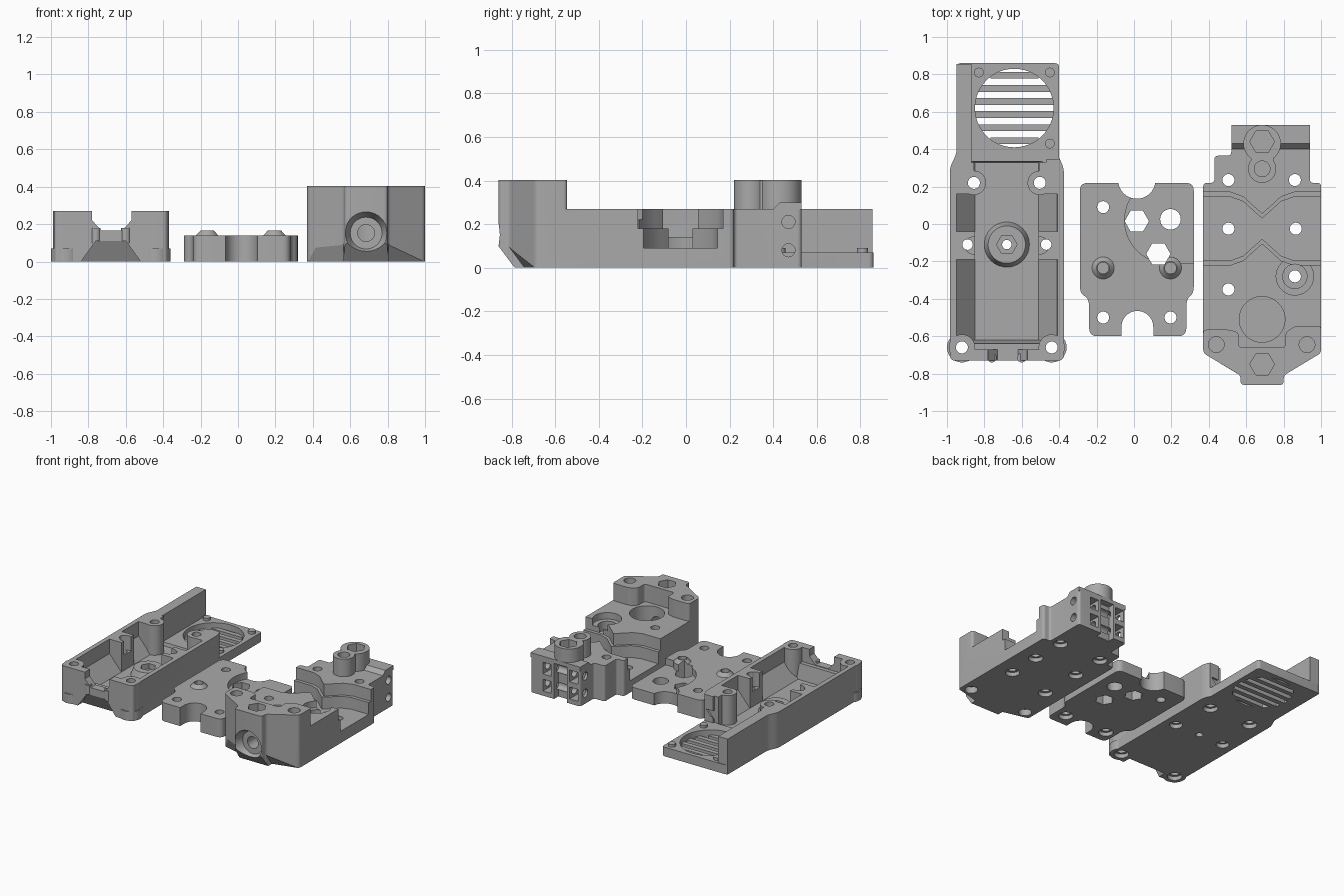
import bpy
import math
from mathutils import Vector

if "Cube" in bpy.data.objects:
    bpy.data.objects.remove(bpy.data.objects["Cube"])

grey = bpy.data.materials.new("plain_grey")
grey.use_nodes = True
grey.diffuse_color = (0.4, 0.4, 0.4, 1)
grey.node_tree.nodes["Principled BSDF"].inputs["Base Color"].default_value = (0.4, 0.4, 0.4, 1)


def mesh_object(name, verts, faces):
    me = bpy.data.meshes.new(name)
    me.from_pydata(verts, [], faces)
    me.materials.append(grey)
    ob = bpy.data.objects.new(name, me)
    bpy.context.collection.objects.link(ob)
    return ob


def loft(name, low, high, z0, z1):
    """Solid between two matching counter-clockwise outlines."""
    n = len(low)
    verts = [(x, y, z0) for x, y in low] + [(x, y, z1) for x, y in high]
    sides = [(i, (i + 1) % n, (i + 1) % n + n, i + n) for i in range(n)]
    return mesh_object(name, verts, [tuple(reversed(range(n)))] + sides + [tuple(range(n, 2 * n))])


def prism(name, pts, z0, z1):
    return loft(name, pts, pts, z0, z1)


def box(x0, x1, y0, y1, z0, z1):
    return prism("block", [(x0, y0), (x1, y0), (x1, y1), (x0, y1)], z0, z1)


def ring(x, y, r, n=40, a=0):
    return [(x + r * math.cos(a + math.tau * i / n), y + r * math.sin(a + math.tau * i / n)) for i in range(n)]


def cyl(x, y, r, z0, z1, n=40, top=None):
    return loft("round", ring(x, y, r, n), ring(x, y, r if top is None else top, n), z0, z1)


def rounded(pts, r):
    """Soften every corner of an outline by radius r."""
    out = []
    for i, p in enumerate(pts):
        p, a, b = Vector(p), Vector(pts[i - 1]), Vector(pts[(i + 1) % len(pts)])
        p0 = p + (a - p).normalized() * min(r, (a - p).length * .45)
        p1 = p + (b - p).normalized() * min(r, (b - p).length * .45)
        for k in range(6):
            t = k / 5
            out.append(tuple(p0 * (1 - t) ** 2 + p * 2 * t * (1 - t) + p1 * t * t))
    return out


def combine(body, tool, op):
    mod = body.modifiers.new("op", "BOOLEAN")
    mod.operation, mod.solver, mod.object = op, "EXACT", tool
    bpy.context.view_layer.objects.active = body
    bpy.ops.object.modifier_apply(modifier=mod.name)
    bpy.data.objects.remove(tool)


def add(body, *tools):
    for t in tools:
        combine(body, t, "UNION")


def cut(body, *tools):
    for t in tools:
        combine(body, t, "DIFFERENCE")


def finish(body):
    bpy.ops.object.select_all(action="DESELECT")
    body.select_set(True)
    bpy.context.view_layer.objects.active = body
    bpy.ops.object.shade_smooth_by_angle(angle=math.radians(25))


def turn(ob, axis, loc):
    """Lay an upright tool along x or y, and move it."""
    ob.rotation_euler = (math.pi / 2, 0, 0) if axis == "y" else (0, math.pi / 2, 0)
    ob.location = loc
    bpy.context.view_layer.update()
    return ob


# Fan tray: outer walls and floor
CX = -.68
tray = prism("fan_tray", rounded([(-.985, -.73), (-.375, -.73), (-.375, .3), (-.41, .375),
             (-.41, .4), (-.95, .4), (-.95, .375), (-.985, .3)], .03), 0, .27)
add(tray, prism("fan_plate", rounded([(-.95, .3), (-.4, .3), (-.4, .86), (-.95, .86)], .025), 0, .07))
add(tray, box(-.95, -.87, .3, .855, 0, .27))
for x in (-.92, -.44):
    add(tray, cyl(x, -.66, .08, 0, .07))
# Tray cavity with sloping sides, open towards the fan
cut(tray, prism("cavity", rounded([(-.95, -.67), (-.41, -.67), (-.41, .25), (-.95, .25)], .02), .16, .4))
cut(tray, loft("slopes", [(-.85, -.62), (-.51, -.62), (-.51, .33), (-.85, .33)],
               [(-.95, -.64), (-.41, -.64), (-.41, .355), (-.95, .355)], .045, .161))
cut(tray, box(-.87, -.47, .2, .36, .07, .4), box(-.87, -.3, .345, .9, .07, .4))
cut(tray, prism("wire_notch", [(-.73, -.8), (-.62, -.8), (-.62, -.6), (-.73, -.6)], .165, .4))
cut(tray, loft("notch_flare", [(-.73, -.8), (-.62, -.8), (-.62, -.6), (-.73, -.6)],
               [(-.78, -.8), (-.57, -.8), (-.57, -.6), (-.78, -.6)], .165, .22))
cut(tray, box(-.78, -.57, -.8, -.6, .219, .4))
# Tray screw posts
for s in (-1, 1):
    x = CX + s * .176
    add(tray, cyl(x, .22, .065, .02, .27), box(min(x, x + s * .11), max(x, x + s * .11), .16, .33, .02, .27))
    x = CX + s * .24
    add(tray, cyl(x, -.66, .07, .02, .27))
    x = CX + s * .21
    add(tray, box(min(x - s * .04, x + s * .08), max(x - s * .04, x + s * .08), -.19, -.04, .02, .27))
    cut(tray, cyl(x - s * .03, -.115, .045, .16, .4))
    for px, py, r in ((CX + s * .176, .22, .032), (CX + s * .24, -.66, .032), (x, -.11, .028)):
        cut(tray, cyl(px, py, r, -.1, .5))
        cut(tray, cyl(px, py, r * 1.6, -.1, .03))
    add(tray, cyl(CX + s * .08, -.715, .025, .1, .18))
# Central conical boss with hex recess
add(tray, cyl(CX, -.11, .13, .02, .1, top=.1))
cut(tray, prism("hex", ring(CX, -.11, .055, 6), .06, .3), cyl(CX, -.11, .025, -.1, .3))
# Sloped undercut on the front wall
under = loft("undercut", [(-.84, -.9), (-.52, -.9), (-.52, -.67), (-.84, -.67)],
             [(-.76, -.9), (-.6, -.9), (-.6, -.729), (-.76, -.729)], -.001, .11)
cut(tray, under)
# Fan opening with slats and locating pegs
cut(tray, cyl(-.64, .62, .21, -.1, .3, 64))
for i in range(6):
    y = .62 + (i - 2.5) * .07
    w = math.sqrt(.21 ** 2 - (y - .62) ** 2) + .012
    add(tray, box(-.64 - w, -.64 + w, y - .018, y + .018, 0, .03))
for x, y in ((-.83, .81), (-.45, .81), (-.45, .43)):
    add(tray, cyl(x, y, .026, .05, .09, 20))
finish(tray)

# Middle plate with lobed outline
plate = prism("middle_plate", rounded([(-.29, -.37), (-.24, -.4), (-.24, -.6), (.28, -.6), (.28, -.4),
              (.32, -.37), (.32, .22), (-.29, .22)], .045), 0, .14)
cut(plate, cyl(.015, .235, .1, -.1, .3), cyl(.018, -.55, .085, -.1, .3), box(-.067, .103, -.7, -.55, -.1, .3))
cut(plate, cyl(.18, .02, .23, .09, .3, 64), box(.18, .4, -.21, .3, .09, .3))
for x in (-.165, .195):
    add(plate, cyl(x, -.235, .06, .02, .14), cyl(x, -.235, .06, .139, .166, top=.035))
    cut(plate, cyl(x, -.235, .03, .11, .3), cyl(x, -.5, .032, -.1, .3), cyl(x, -.5, .05, -.1, .03))
for x, y, r in ((-.165, .09, .032), (.195, .025, .055)):
    cut(plate, cyl(x, y, r, -.1, .3))
for x, y in ((.015, .015), (.13, -.16)):
    cut(plate, prism("hex", ring(x, y, .065, 6), -.1, .3))
finish(plate)

# Drive body: low outline, then raised front end
MX = .685
drive = prism("drive_body", rounded([(.37, -.69), (.57, -.81), (.57, -.86), (.8, -.86), (.8, -.81), (1, -.69),
              (1, .22), (.94, .22), (.94, .53), (.52, .53), (.52, .365), (.43, .365), (.43, .22), (.37, .22)], .02), 0, .27)
front = prism("front_end", rounded([(.37, -.69), (.57, -.81), (.57, -.86), (.8, -.86), (.8, -.81), (1, -.69),
              (1, -.545), (.86, -.545), (.81, -.58), (.81, -.66), (.56, -.66), (.56, -.58), (.51, -.565),
              (.37, -.565)], .02), .2, .403)
add(drive, front)
# Raised rear shelf and rounded rear boss
shelf = loft("shelf", [(.52, .4), (.94, .4), (.94, .53), (.52, .53)],
             [(.52, .43), (.94, .43), (.94, .53), (.52, .53)], .268, .3)
add(drive, shelf)
add(drive, cyl(MX, .43, .1, .2, .403), cyl(MX, .295, .075, .2, .403), box(MX - .06, MX + .06, .3, .42, .2, .4))

# Cross channel that narrows in the middle, in two steps
half = [(.36, .17), (.17, .17), (.1, .145), (.04, .09), (0, .055)]
for d, z in ((0, .18), (.025, .09)):
    upper = [(MX + x, y - d) for x, y in half] + [(MX - x, y - d) for x, y in half[-2::-1]]
    lower = [(MX - x, -.05 - y + d) for x, y in half] + [(MX + x, -.05 - y + d) for x, y in half[-2::-1]]
    cut(drive, prism("channel", upper + lower, z, .35))
# Gear pocket, hex pockets and screw holes
cut(drive, cyl(MX, -.51, .122, .1, .5, 64))
for y in (-.75, .44):
    cut(drive, prism("hex", ring(MX, y, .066, 6), .3, .5))
cut(drive, cyl(MX, .295, .042, .3, .5))
for x, y in ((.505, .235), (.86, .235), (.505, -.025), (.865, -.025), (.505, -.35), (.86, -.28)):
    cut(drive, cyl(x, y, .032, -.1, .5), cyl(x, y, .05, -.1, .03))
cut(drive, cyl(.86, -.28, .1, .22, .5), cyl(.86, -.28, .065, .15, .5))
for x in (.44, .925):
    cut(drive, cyl(x, -.645, .042, .2, .5), cyl(x, -.645, .045, -.1, .05))
# Flared front port and sloped lower edge
cut(drive, turn(cyl(0, 0, .085, 0, .07, top=.118), "y", (MX, -.8, .152)))
cut(drive, turn(cyl(0, 0, .045, 0, .35), "y", (MX, -.55, .152)))
cut(drive, loft("lower_slope", [(.3, -1), (1.1, -1), (1.1, -.785), (.3, -.785)],
                [(.3, -1), (1.1, -1), (1.1, -.861), (.3, -.861)], -.001, .1))
for s in (-1, 1):
    pts = [(MX + s * .12, -.9), (MX + s * .34, -.75), (MX + s * .32, -.69), (MX + s * .12, -.74)]
    top = [(MX + s * .12, -.9), (MX + s * .34, -.75), (MX + s * .32, -.71), (MX + s * .12, -.815)]
    cut(drive, loft("side_slope", pts[::s], top[::s], -.001, .1))
# Rear slot, nut pockets and cross bolts
cut(drive, box(.63, .74, .48, .6, -.1, .27))
for z in (.08, .21):
    cut(drive, turn(cyl(0, 0, .03, 0, .6, 24), "x", (.45, .47, z)))
    for x in (.575, .8):
        cut(drive, box(x - .035, x + .035, .42, .6, z - .045, z + .045))
finish(drive)
